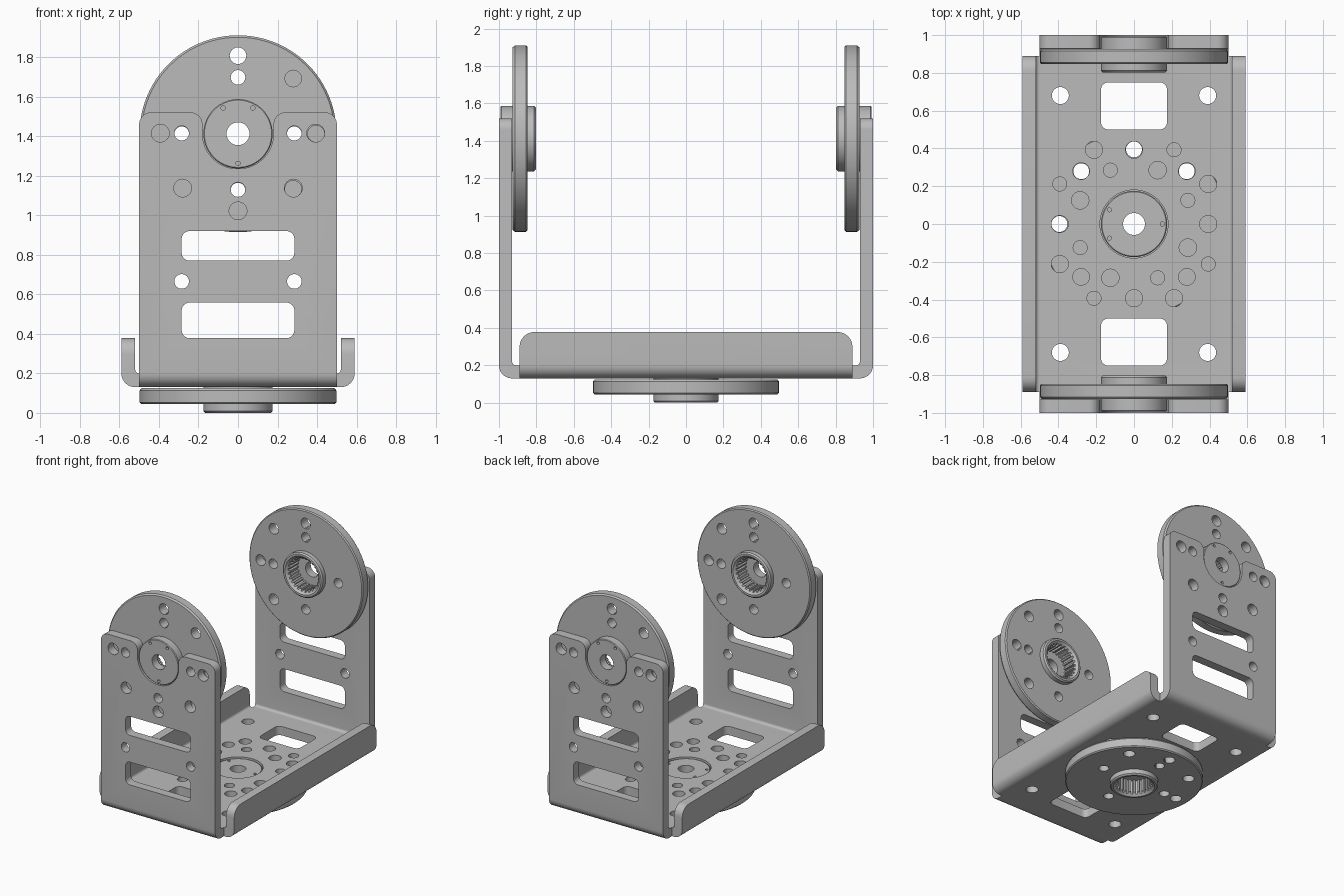
import bpy, bmesh
from math import sin, cos, pi, radians
from mathutils import Matrix, Vector

if "Cube" in bpy.data.objects:
    bpy.data.objects.remove(bpy.data.objects["Cube"])

metal = bpy.data.materials.new("grey metal")
metal.use_nodes = True
metal.diffuse_color = (0.5, 0.5, 0.5, 1)
metal.node_tree.nodes["Principled BSDF"].inputs["Base Color"].default_value = (0.5, 0.5, 0.5, 1)

FLAT = Matrix.Identity(4)                                     # outline in xy, depth along z
FRONT = Matrix.Rotation(pi / 2, 4, 'X')                       # outline in xz, depth along -y
SIDE = Matrix(((0, 0, 1), (1, 0, 0), (0, 1, 0))).to_4x4()     # outline in yz, depth along x
BACK = Matrix.Rotation(pi, 4, 'Z') @ FRONT


def fillet(corners, steps=8):
    """Outline from (x, y[, radius]) corners, rounding those with a radius."""
    out = []
    for i, c in enumerate(corners):
        p = Vector(c[:2])
        if len(c) == 2:
            out.append(p)
            continue
        a = (Vector(corners[i - 1][:2]) - p).normalized()
        b = (Vector(corners[(i + 1) % len(corners)][:2]) - p).normalized()
        half = a.angle(b) / 2
        centre = p + (a + b).normalized() * c[2] / sin(half)
        start = p + a * c[2] * cos(half) / sin(half) - centre
        end = p + b * c[2] * cos(half) / sin(half) - centre
        turn = start.angle_signed(end)
        for k in range(steps + 1):
            out.append(centre + Matrix.Rotation(-turn * k / steps, 2) @ start)
    return out


def circle(x, y, r, n=32):
    return [(x + r * cos(2 * pi * k / n), y + r * sin(2 * pi * k / n)) for k in range(n)]


def slot(x, y, w, h, r=0.04):
    return fillet([(x + sx * w / 2, y + sy * h / 2, r)
                   for sx, sy in ((-1, -1), (1, -1), (1, 1), (-1, 1))])


def finish(name, bm):
    bmesh.ops.recalc_face_normals(bm, faces=bm.faces)
    mesh = bpy.data.meshes.new(name)
    bm.to_mesh(mesh)
    bm.free()
    mesh.materials.append(metal)
    ob = bpy.data.objects.new(name, mesh)
    bpy.context.scene.collection.objects.link(ob)
    return ob


def prisms(name, outlines, low, high, matrix=FLAT):
    """Extrude one or more outlines between two depths."""
    bm = bmesh.new()
    for outline in outlines:
        rings = [[bm.verts.new(matrix @ Vector((p[0], p[1], d))) for p in outline]
                 for d in (low, high)]
        n = len(outline)
        bm.faces.new(rings[0])
        bm.faces.new(rings[1])
        for i in range(n):
            j = (i + 1) % n
            bm.faces.new((rings[0][i], rings[0][j], rings[1][j], rings[1][i]))
    return finish(name, bm)


def lathe(name, profile, n=96):
    """Turned solid from (radius, height) rings, bottom to top."""
    bm = bmesh.new()
    rings = [[bm.verts.new((x, y, h)) for x, y in circle(0, 0, r, n)] for r, h in profile]
    bm.faces.new(rings[0])
    bm.faces.new(rings[-1])
    for lo, hi in zip(rings, rings[1:]):
        for i in range(n):
            j = (i + 1) % n
            bm.faces.new((lo[i], lo[j], hi[j], hi[i]))
    return finish(name, bm)


def boolean(ob, cutter, operation='DIFFERENCE'):
    mod = ob.modifiers.new("cut", 'BOOLEAN')
    mod.operation = operation
    mod.solver = 'EXACT'
    mod.object = cutter
    bpy.context.view_layer.objects.active = ob
    bpy.ops.object.modifier_apply(modifier=mod.name)
    bpy.data.objects.remove(cutter)


def smooth(ob):
    bpy.ops.object.select_all(action='DESELECT')
    ob.select_set(True)
    bpy.context.view_layer.objects.active = ob
    bpy.ops.object.shade_smooth_by_angle(angle=radians(30))


def placed_copy(ob, name, matrix):
    other = bpy.data.objects.new(name, ob.data)
    other.matrix_world = matrix
    bpy.context.scene.collection.objects.link(other)
    return other


# Base channel with two side flanges
channel = fillet([(-0.59, 0.5), (-0.59, 0.13, 0.07), (0.59, 0.13, 0.07), (0.59, 0.5),
                  (0.52, 0.5), (0.52, 0.2, 0.02), (-0.52, 0.2, 0.02), (-0.52, 0.5)])
base = prisms("base_channel", [channel], -1, 1, FRONT)
trim = fillet([(-0.89, 0), (0.89, 0), (0.89, 0.378, 0.08), (-0.89, 0.378, 0.08)])
boolean(base, prisms("trim", [trim], -0.8, 0.8, SIDE), 'INTERSECT')

# Base openings: hub, windows, corner holes and the rotated hole pattern
holes = [circle(0, 0, 0.18, 64)]
for s in (-1, 1):
    holes += [slot(0, s * 0.625, 0.35, 0.25), circle(0.39, s * 0.68, 0.045), circle(-0.39, s * 0.68, 0.045)]
pattern = [(0.393, 0, 0.045), (0.28, 0.28, 0.044), (0.393, 0.212, 0.045),
           (0.212, 0.393, 0.037), (0.285, 0.125, 0.037), (0.125, 0.285, 0.046)]
for x, y, r in pattern:
    for quarter in range(4):
        holes.append(circle(x, y, r))
        x, y = -y, x
boolean(base, prisms("holes", holes, 0.05, 0.3))
smooth(base)

# Upright end wall with bent foot and a round notch for the hub
foot = fillet([(-1, 1.7), (-1, 0.13, 0.07), (-0.89, 0.13), (-0.89, 0.2),
               (-0.93, 0.2, 0.02), (-0.93, 1.7)])
wall = prisms("front_wall", [foot], -0.7, 0.7, SIDE)
outline = fillet([(-0.5, 0), (0.5, 0), (0.5, 1.52, 0.06), (0.18, 1.52, 0.06), (0.18, 1.235, 0.178),
                  (-0.18, 1.235, 0.178), (-0.18, 1.52, 0.06), (-0.5, 1.52, 0.06)], 14)
boolean(wall, prisms("trim", [outline], 0.7, 1.2, FRONT), 'INTERSECT')
holes = [slot(0, 0.845, 0.57, 0.15), slot(0, 0.468, 0.57, 0.18),
         circle(0, 1.13, 0.037), circle(0, 1.022, 0.045)]
for s in (-1, 1):
    holes += [circle(s * 0.393, 1.415, 0.045), circle(s * 0.285, 1.415, 0.037),
              circle(s * 0.28, 1.137, 0.045), circle(s * 0.285, 0.665, 0.037)]
boolean(wall, prisms("holes", holes, 0.8, 1.2, FRONT))
smooth(wall)
placed_copy(wall, "back_wall", Matrix.Rotation(pi, 4, 'Z'))

# Round drive flange: disc, boss on one face, hub on the other
flange = lathe("base_flange", [(0.165, -0.125), (0.175, -0.115), (0.175, -0.08), (0.49, -0.08),
                               (0.498, -0.072), (0.498, -0.012), (0.488, 0), (0.175, 0),
                               (0.175, 0.06), (0.17, 0.065)])
teeth = 25
spline = []
for k in range(teeth):
    for step, r in ((0, 0.135), (0.4, 0.135), (0.5, 0.12), (0.9, 0.12)):
        a = 2 * pi * (k + step) / teeth
        spline.append((r * cos(a), r * sin(a)))
boolean(flange, prisms("spline", [spline], -0.2, 0.0))
boolean(flange, lathe("lead_in", [(0.15, -0.14), (0.15, -0.125), (0.125, -0.1)]))
holes = [circle(0, 0, 0.058)]
for k in range(4):
    a = k * pi / 2
    holes.append(circle(0.285 * cos(a), 0.285 * sin(a), 0.037))
    a = pi / 2 - k * pi / 4
    holes.append(circle(0.395 * cos(a), 0.395 * sin(a), 0.042))
boolean(flange, prisms("holes", holes, -0.2, 0.2))
pins = [circle(0.15 * cos(a), 0.15 * sin(a), 0.011, 12) for a in (pi / 3, 2 * pi / 3, 1.5 * pi)]
boolean(flange, prisms("pins", pins, 0.04, 0.2))
smooth(flange)

# One flange under the base, one inside each wall
flange.matrix_world = Matrix.Translation((0, 0, 0.125)) @ Matrix.Rotation(pi / 2, 4, 'Z')
placed_copy(flange, "front_flange", Matrix.Translation((0, -0.927, 1.412)) @ FRONT)
placed_copy(flange, "back_flange", Matrix.Translation((0, 0.927, 1.412)) @ BACK)
